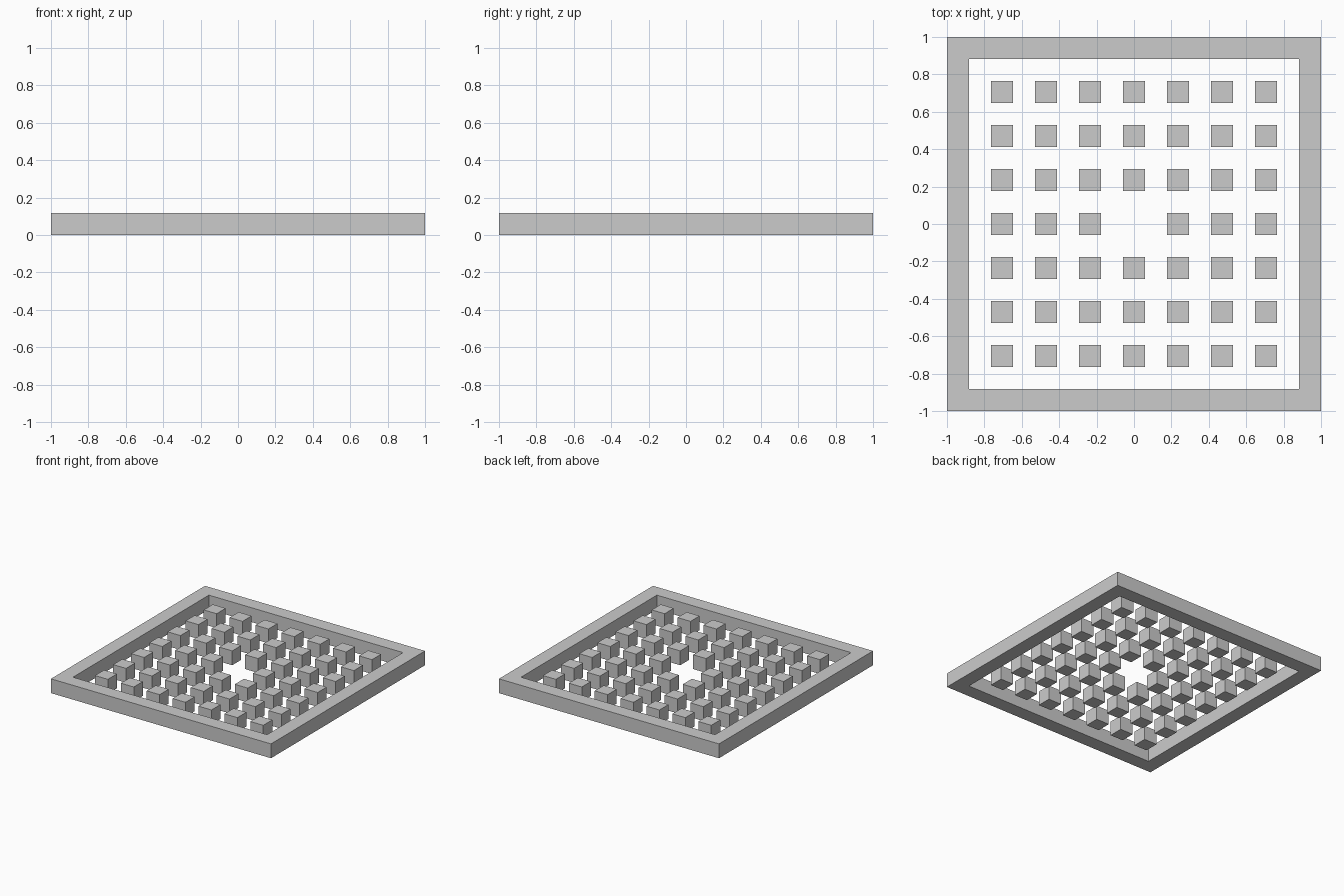
import bpy, bmesh

if "Cube" in bpy.data.objects:
    bpy.data.objects.remove(bpy.data.objects["Cube"])

U = 2 / 17  # one module: frame width, block size and height


def finish(bm, name, loc=(0, 0, 0)):
    mesh = bpy.data.meshes.new(name)
    bmesh.ops.recalc_face_normals(bm, faces=bm.faces)
    bm.to_mesh(mesh)
    bm.free()
    obj = bpy.data.objects.new(name, mesh)
    obj.location = loc
    bpy.context.collection.objects.link(obj)
    return obj


# Square frame: four mitred sides joined into one closed ring
bm = bmesh.new()
corners = [(-1, -1), (1, -1), (1, 1), (-1, 1)]
rings = []
for cx, cy in corners:
    profile = [(1, 0), (1, U), (1 - U, U), (1 - U, 0)]
    rings.append([bm.verts.new((cx * r, cy * r, z)) for r, z in profile])
for i in range(4):
    a, b = rings[i], rings[(i + 1) % 4]
    for j in range(4):
        k = (j + 1) % 4
        bm.faces.new((a[j], b[j], b[k], a[k]))
finish(bm, "frame")

# Shared block mesh
bm = bmesh.new()
bmesh.ops.create_cube(bm, size=U)
first = finish(bm, "block", (-6 * U, -6 * U, U / 2))

# 7 x 7 field of blocks, with the middle one left out
for i in range(-3, 4):
    for j in range(-3, 4):
        if (i, j) in ((0, 0), (-3, -3)):
            continue
        block = bpy.data.objects.new("block", first.data)
        block.location = (2 * U * i, 2 * U * j, U / 2)
        bpy.context.collection.objects.link(block)
